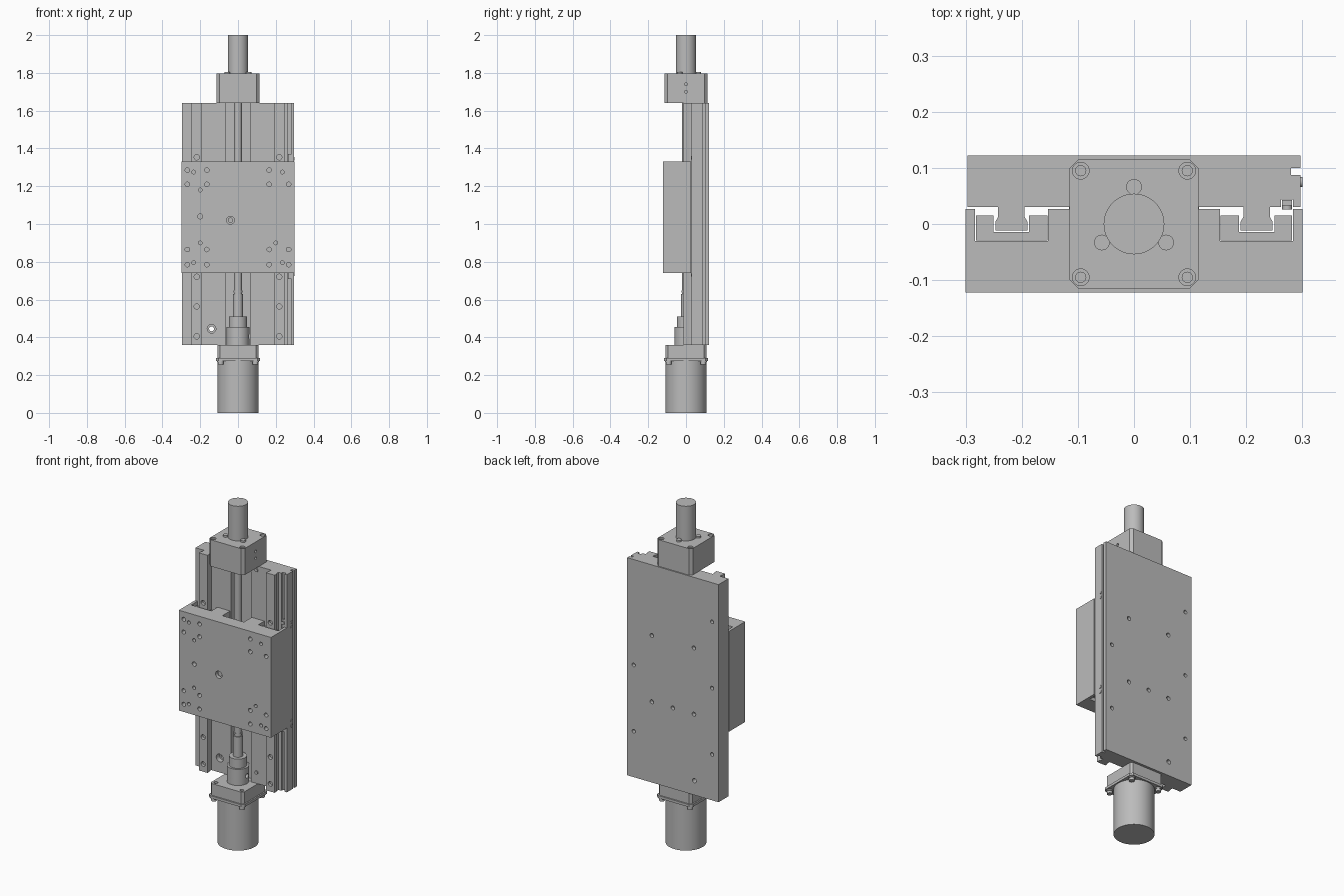
import bpy, bmesh, math

if "Cube" in bpy.data.objects:
    bpy.data.objects.remove(bpy.data.objects["Cube"])

metal = bpy.data.materials.new("brushed_grey")
metal.use_nodes = True
GREY = (0.5, 0.5, 0.5, 1)
metal.diffuse_color = GREY
metal.node_tree.nodes["Principled BSDF"].inputs["Base Color"].default_value = GREY
parts = []


def add_object(name, bm):
    bmesh.ops.recalc_face_normals(bm, faces=bm.faces)
    mesh = bpy.data.meshes.new(name)
    bm.to_mesh(mesh)
    bm.free()
    mesh.materials.append(metal)
    obj = bpy.data.objects.new(name, mesh)
    bpy.context.collection.objects.link(obj)
    parts.append(obj)
    return obj


def prism(name, points, z0, z1):
    bm = bmesh.new()
    face = bm.faces.new([bm.verts.new((x, y, z0)) for x, y in points])
    new = bmesh.ops.extrude_face_region(bm, geom=[face])["geom"]
    bmesh.ops.translate(bm, vec=(0, 0, z1 - z0),
                        verts=[v for v in new if isinstance(v, bmesh.types.BMVert)])
    return add_object(name, bm)


def chamfered(half, c):
    # square outline with clipped corners
    k = half - c
    return [(k, -half), (half, -k), (half, k), (k, half),
            (-k, half), (-half, k), (-half, -k), (-k, -half)]


def rect(x0, x1, y0, y1):
    return [(x0, y0), (x1, y0), (x1, y1), (x0, y1)]


def tube(bm, r, start, end, u=0, v=0, axis="Z", sides=20):
    # solid cylinder between two heights along an axis
    res = bmesh.ops.create_cone(bm, cap_ends=True, segments=sides, radius1=r,
                                radius2=r, depth=end - start)
    for vert in res["verts"]:
        a, b, c = vert.co.x + u, vert.co.y + v, vert.co.z + (start + end) / 2
        vert.co = {"X": (c, a, b), "Y": (a, c, b), "Z": (a, b, c)}[axis]


def cylinder(name, r, start, end, u=0, v=0, axis="Z", sides=48):
    bm = bmesh.new()
    tube(bm, r, start, end, u, v, axis, sides)
    return add_object(name, bm)


def bolts(name, spots, r, start, end, axis="Z"):
    bm = bmesh.new()
    for u, v in spots:
        tube(bm, r, start, end, u, v, axis)
    return add_object(name, bm)


def drill(obj, spots, r, start, end, axis="Y"):
    cutter = bolts("drill", spots, r, start, end, axis)
    mod = obj.modifiers.new("holes", "BOOLEAN")
    mod.operation, mod.solver, mod.object = "DIFFERENCE", "EXACT", cutter
    graph = bpy.context.evaluated_depsgraph_get()
    mesh = bpy.data.meshes.new_from_object(obj.evaluated_get(graph))
    obj.modifiers.clear()
    obj.data = mesh
    parts.remove(cutter)
    bpy.data.objects.remove(cutter)


def grid(xs, zs):
    return [(s * x, z) for x in xs for z in zs for s in (-1, 1)]


# Base plate with screw channel, switch groove and side slot
plate = prism("base_plate", [
    (-.297, .03), (-.065, .03), (-.065, .065), (.065, .065), (.065, .03),
    (.262, .03), (.262, .044), (.283, .044), (.283, .03), (.297, .03),
    (.297, .087), (.28, .087), (.28, .1), (.297, .1), (.297, .122), (-.297, .122)],
    .36, 1.64)
drill(plate, grid([.255], [.63, 1.02, 1.41]), .011, .1, .2)
drill(plate, grid([.137], [.835, 1.225]) + [(0, .835), (0, 1.225)], .012, .1, .2)
drill(plate, grid([.14], [.445]), .013, 0, .2)
drill(plate, grid([.14], [.445]), .023, 0, .06)
bolts("plate_screws", [(.1, .425), (.1, 1.615)], .01, .024, .04, "Y")

# Guide rails with a waist, and the bearing trucks that ride on them
for side, s in (("right", 1), ("left", -1)):
    outline = [(.19, .03), (.195, .013), (.19, .004), (.19, -.012),
               (.247, -.012), (.247, .004), (.242, .013), (.247, .03)]
    outline[0], outline[-1] = (.195, .031), (.242, .031)
    rail = prism("guide_rail_" + side, [(s * x, y) for x, y in outline], .36, 1.64)
    heights = [.405 + .158 * i for i in range(8)]
    drill(rail, [(s * .2185, z) for z in heights], .014, -.1, .006)
    truck = [(.154, -.029), (.282, -.029), (.282, .015), (.25, .015),
             (.25, -.014), (.187, -.014), (.187, .015), (.154, .015)]
    for i, z in enumerate((.76, 1.08)):
        prism(f"truck_{side}_{i + 1}", [(s * x, y) for x, y in truck], z, z + .23)

# Carriage block
half = [(.07, -.045), (.07, .027), (.153, .027), (.153, -.03),
        (.283, -.03), (.283, .027), (.3, .027), (.3, -.122)]
carriage = prism("carriage", half + [(-x, y) for x, y in reversed(half)], .74, 1.33)
corner_rows = [.785, .865, 1.21, 1.285]
drill(carriage, grid([.165, .268], corner_rows), .012, -.2, -.095)
drill(carriage, grid([.235], [.795, 1.275]) + grid([.2], [.9, 1.18]), .01, -.2, -.1)
drill(carriage, grid([.2], [1.04]), .013, -.2, -.095)
drill(carriage, grid([.04], [1.02]), .021, -.2, -.1)
bolts("nut_bolts", grid([.04], [1.02]), .014, -.11, -.095, "Y")

# Lead screw, nut and lower shaft coupling
cylinder("lead_screw", .021, .5, 1.66)
cylinder("screw_nut", .04, .92, 1.14)
prism("nut_bracket", rect(-.06, .06, -.05, -.015), .92, 1.14)
cylinder("screw_journal", .026, .5, .63)
cylinder("screw_ring", .024, .638, .648)
hub = cylinder("coupling_hub", .06, .355, .455)
drill(hub, [(0, .405)], .013, -.1, -.04)
drill(hub, [(0, .405)], .013, .04, .1, "X")
cylinder("coupling_collar", .048, .45, .51)

# Top bearing block, its bolts and the drive shaft
block = prism("bearing_block", chamfered(.115, .016), 1.64, 1.796)
corners = [(a, b) for a in (-.095, .095) for b in (-.095, .095)]
drill(block, corners, .015, 1.78, 1.9, "Z")
drill(block, [(0, 1.70), (0, 1.74)], .008, .1, .2, "X")
bolts("bearing_block_bolts", corners, .01, 1.775, 1.79)
ring = [(.066 * math.cos(math.radians(a)), .066 * math.sin(math.radians(a)))
        for a in (90, 210, 330)]
bolts("retaining_screws", ring, .014, 1.79, 1.806)
cylinder("top_shaft", .054, 1.79, 2)

# Motor, flange and adapter
cylinder("motor_body", .109, 0, .28, sides=64)
prism("motor_flange", chamfered(.116, .014), .276, .291)
adapter = prism("motor_adapter", chamfered(.108, .012), .29, .36)
mounts = [(a, b) for a in (-.092, .092) for b in (-.092, .092)]
drill(adapter, [(x * .92, y * .92) for x, y in mounts], .011, .345, .4, "Z")
bolts("flange_bolts", mounts, .015, .255, .278)
bolts("flange_washers", mounts, .019, .27, .278)

# Limit switches in the groove and side slot
for name, z in (("lower", .75), ("upper", 1.33)):
    prism(name + "_limit_switch", rect(.264, .282, .033, .043), z - .04, z + .04)
    cylinder(name + "_switch_screw", .009, .026, .034, .273, z + (.02 if z > 1 else -.02), "Y", 16)
    bolts(name + "_side_screws", [(.075, z - .015), (.075, z + .015)], .009, .29, .3, "X")

# Smooth round walls, crisp edges
bpy.ops.object.select_all(action="DESELECT")
for obj in parts:
    obj.select_set(True)
bpy.context.view_layer.objects.active = parts[0]
bpy.ops.object.shade_smooth_by_angle(angle=math.radians(30))
